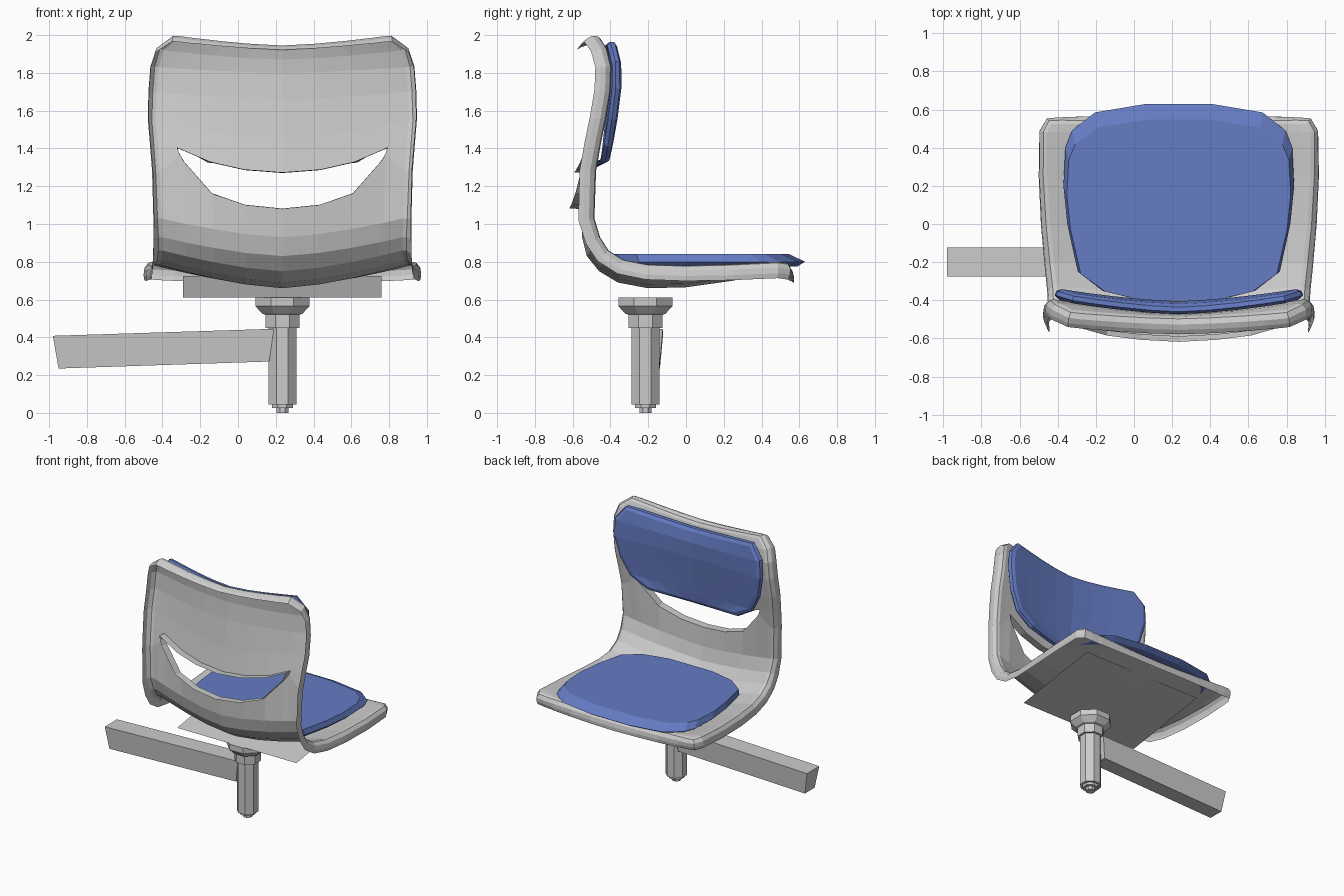
import bpy, bmesh, math
from mathutils import Vector

if "Cube" in bpy.data.objects:
    bpy.data.objects.remove(bpy.data.objects["Cube"])

CX = 0.235  # chair centre line
blue = bpy.data.materials.new("blue_fabric")
blue.diffuse_color = (0.13, 0.2, 0.55, 1)
blue.use_nodes = True
blue.node_tree.nodes["Principled BSDF"].inputs["Base Color"].default_value = blue.diffuse_color


def finish(bm, name, mat=None, x=CX, fix=False):
    if fix:
        bmesh.ops.recalc_face_normals(bm, faces=bm.faces)
    me = bpy.data.meshes.new(name)
    bm.to_mesh(me)
    bm.free()
    ob = bpy.data.objects.new(name, me)
    ob.location.x = x
    bpy.context.collection.objects.link(ob)
    if mat:
        me.materials.append(mat)
    return ob


def loft(name, rings, mat=None, x=CX):
    """Closed solid through rings with equal vertex counts."""
    bm = bmesh.new()
    rs = [[bm.verts.new(p) for p in r] for r in rings]
    for a, b in zip(rs, rs[1:]):
        for i in range(len(a)):
            j = (i + 1) % len(a)
            bm.faces.new((a[i], a[j], b[j], b[i]))
    bm.faces.new(rs[0][::-1])
    if len(rs) > 1:
        bm.faces.new(rs[-1])
    return finish(bm, name, mat, x, len(rs) > 1)


def sheet(stations, us, power, override=None):
    """Dished sheet; station = half width, edge y, edge z, centre y, centre z."""
    bm, rows = bmesh.new(), []
    for k, (hw, ye, ze, yc, zc) in enumerate(stations):
        row = []
        for u in us:
            f = abs(u) ** power
            y, z = yc + (ye - yc) * f, zc + (ze - zc) * f
            if override and k in override:
                z = override[k][abs(u)]
                y0, y1 = -0.555 + (z - 1.1) * 0.14, -0.49 + (z - 1.2) * 0.175
                y = y0 + (y1 - y0) * f
            row.append(bm.verts.new((hw * u, y, z)))
        rows.append(row)
    for a, b in zip(rows, rows[1:]):
        for i in range(len(us) - 1):
            bm.faces.new((a[i], b[i], b[i + 1], a[i + 1]))
    bm.normal_update()
    return bm, rows


def roll(bm, edges, steps):
    """Roll a border: each step is (outward, backward) from the border."""
    out, pairs = {}, []
    for e in edges:
        f = e.link_faces[0]
        a, b = e.verts
        d = f.normal.cross(b.co - a.co).normalized()
        if d.dot((a.co + b.co) / 2 - f.calc_center_median()) < 0:
            d = -d
        for v in (a, b):
            out[v] = out.get(v, Vector()) + d
        loop = next(l for l in f.loops if l.edge == e)
        pairs.append((loop.vert, loop.link_loop_next.vert))
    nor = {v: v.normal.copy() for v in out}
    prev = {v: v for v in out}
    for o, n in steps:
        cur = {v: bm.verts.new(v.co + out[v].normalized() * o - nor[v] * n) for v in out}
        for a, b in pairs:
            bm.faces.new((prev[b], prev[a], cur[a], cur[b]))
        prev = cur


# Moulded shell: seat, bend and back in one sheet, with a smile-shaped slot
half = [0.3, 0.57, 0.8, 0.84, 0.93, 1.0]
us = [-u for u in reversed(half)] + [0] + half
stations = [
    (.67, .525, .795, .52, .765), (.69, .48, .80, .48, .75), (.69, .25, .787, .25, .70),
    (.675, 0, .78, 0, .665), (.655, -.2, .785, -.2, .66), (.64, -.33, .81, -.36, .69),
    (.635, -.41, .86, -.46, .75), (.635, -.455, .93, -.525, .83), (.64, -.485, 1.03, -.55, .93),
    (.65, 0, 0, 0, 0), (.66, 0, 0, 0, 0),
    (.67, -.425, 1.55, -.505, 1.45), (.665, -.40, 1.70, -.48, 1.66),
    (.655, -.395, 1.83, -.47, 1.80), (.63, -.415, 1.92, -.475, 1.87), (.56, -.45, 1.977, -.485, 1.918)]
keys = [0] + half
slot = {9: dict(zip(keys, (1.08, 1.10, 1.16, 1.33, 1.37, 1.31, 1.28))),
        10: dict(zip(keys, (1.27, 1.285, 1.325, 1.39, 1.40, 1.41, 1.42)))}
bm, rows = sheet(stations, us, 1.5, slot)
hole = {rows[k][i] for k in (9, 10) for i, u in enumerate(us) if abs(u) <= .84}
bmesh.ops.delete(bm, geom=[f for f in bm.faces if all(v in hole for v in f.verts)], context='FACES')
bm.normal_update()
border = [e for e in bm.edges if e.is_boundary]
inner = [e for e in border if all(v in hole for v in e.verts)]
outer = [e for e in border if e not in inner]
roll(bm, inner, [(.005, .06)])
roll(bm, outer, [(.02, .008), (.036, .035), (.034, .065), (.025, .09)])
finish(bm, "seat_shell")

# Back cushion
cus = [-1, -.8, -.55, -.28, 0, .28, .55, .8, 1]
cushion = [
    (.38, -.40, 1.36, -.455, 1.325), (.51, -.385, 1.43, -.445, 1.39), (.58, -.362, 1.56, -.43, 1.53),
    (.615, -.342, 1.72, -.41, 1.69), (.61, -.343, 1.85, -.405, 1.81), (.54, -.365, 1.94, -.42, 1.89)]
bm, _ = sheet(cushion, cus, 1.5)
roll(bm, [e for e in bm.edges if e.is_boundary], [(.025, .012), (.032, .035), (.012, .052)])
finish(bm, "back_cushion", blue)

# Seat cushion
side = [(.20, -.40), (.40, -.35), (.53, -.25), (.585, 0), (.605, .2),
        (.595, .40), (.56, .49), (.44, .585), (.17, .63)]
outline = side + [(-x, y) for x, y in reversed(side)]


def ring(sx, sy, z):
    return [(x * sx, -.4 + (y + .4) * sy, z) for x, y in outline]


loft("seat_cushion", [ring(.95, .96, .775), ring(1, 1, .80), ring(.97, .92, .84)], blue)

# Sloping mounting plate under the seat
loft("mounting_plate", [((-.525, -.35, .612), (.525, -.35, .612), (.525, .37, .725), (-.525, .37, .725))])

# Octagonal post with foot and flared collar
profile = [(.035, 0), (.035, .025), (.06, .025), (.06, .045), (.08, .045), (.08, .45),
           (.098, .45), (.098, .52), (.115, .525), (.155, .565), (.155, .61)]
loft("post", [[(r * math.cos(math.radians(22.5 + 45 * i)), -.215 + r * math.sin(math.radians(22.5 + 45 * i)), z)
               for i in range(8)] for r, z in profile])

# Side support arm with slanted ends
loft("support_arm", [[(xt, -.275, zt), (xt, -.122, zt), (xb, -.138, zb), (xb, -.26, zb)]
     for xt, zt, xb, zb in ((-.98, .408, -.95, .235), (.19, .445, .165, .272))], x=0)
